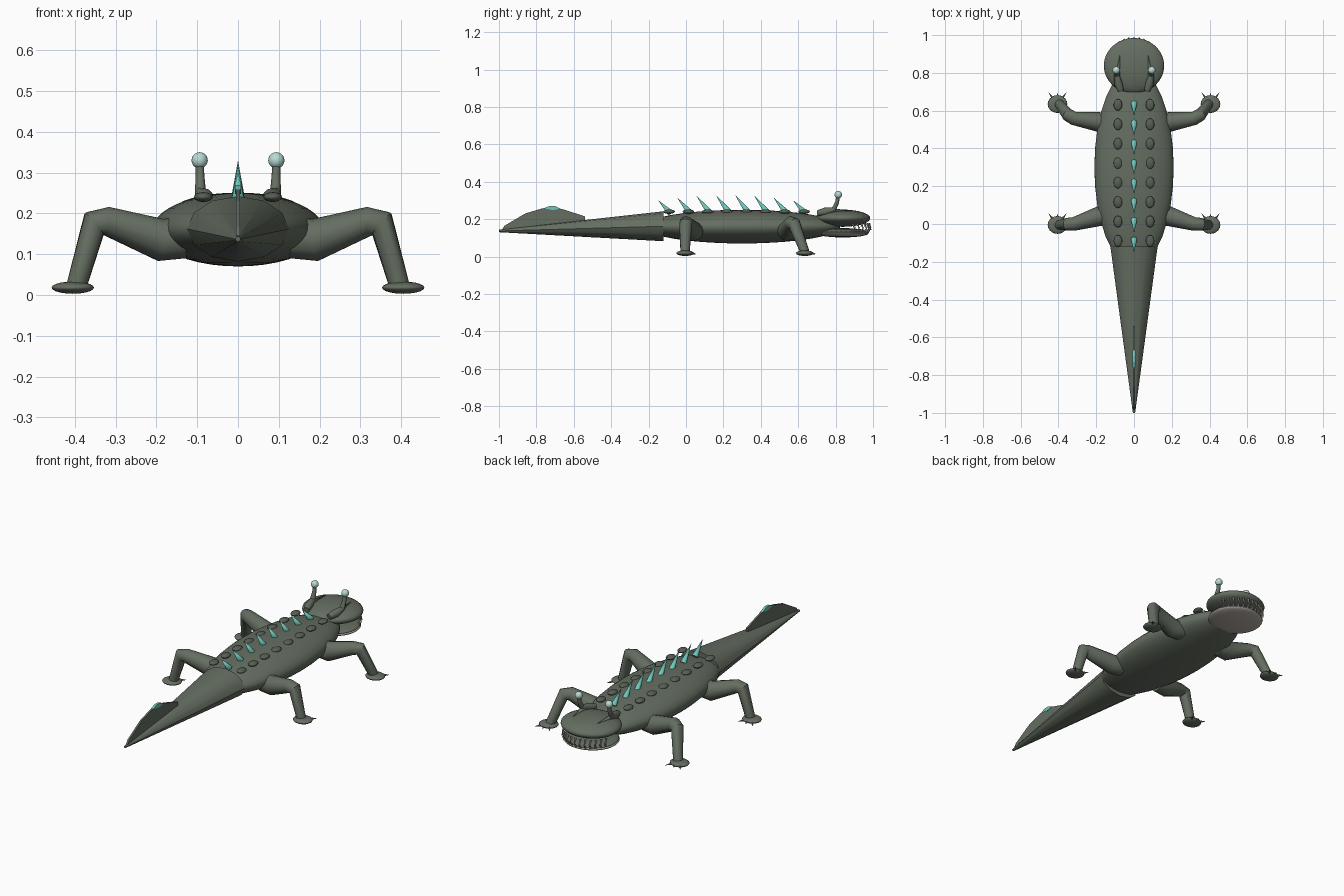
import bpy, bmesh, math
from mathutils import Vector

cube = bpy.data.objects.get("Cube")
if cube:
    bpy.data.objects.remove(cube, do_unlink=True)


def material(name, rgb):
    m = bpy.data.materials.new(name)
    m.use_nodes = True
    m.diffuse_color = (*rgb, 1)
    bsdf = m.node_tree.nodes["Principled BSDF"]
    bsdf.inputs["Base Color"].default_value = (*rgb, 1)
    bsdf.inputs["Roughness"].default_value = 0.7
    return m


SKIN = material("swamp_green", (0.13, 0.155, 0.12))
SCUTE = material("dark_green", (0.095, 0.115, 0.09))
TEAL = material("teal", (0.16, 0.58, 0.5))
EYE = material("pale_teal", (0.48, 0.71, 0.66))
PALE = material("pale_jaw", (0.45, 0.41, 0.37))
CLAW = material("claw_grey", (0.16, 0.17, 0.14))


def finish(ob, name, mat, angle=40):
    ob.name = name
    ob.data.materials.clear()
    ob.data.materials.append(mat)
    bpy.ops.object.select_all(action="DESELECT")
    ob.select_set(True)
    bpy.context.view_layer.objects.active = ob
    if angle:
        bpy.ops.object.shade_smooth_by_angle(angle=math.radians(angle))
    return ob


def ball(name, center, size, mat, segs=24, rings=14):
    bpy.ops.mesh.primitive_uv_sphere_add(segments=segs, ring_count=rings, location=center)
    ob = bpy.context.object
    ob.scale = size
    return finish(ob, name, mat)


def spike(name, base, tip, r, mat, sides=8):
    base, tip = Vector(base), Vector(tip)
    d = tip - base
    bpy.ops.mesh.primitive_cone_add(vertices=sides, radius1=r, radius2=0, depth=d.length,
                                    location=(base + tip) / 2,
                                    rotation=d.to_track_quat("Z", "Y").to_euler())
    return finish(bpy.context.object, name, mat, 50)


def tube(name, points, mat):
    """Tapered tube through (x, y, z, radius) points."""
    cu = bpy.data.curves.new(name, "CURVE")
    cu.dimensions = "3D"
    cu.bevel_depth = 1
    cu.bevel_resolution = 4
    cu.use_fill_caps = True
    sp = cu.splines.new("POLY")
    sp.points.add(len(points) - 1)
    for p, (x, y, z, r) in zip(sp.points, points):
        p.co = (x, y, z, 1)
        p.radius = r
    ob = bpy.data.objects.new(name, cu)
    bpy.context.collection.objects.link(ob)
    bpy.ops.object.select_all(action="DESELECT")
    ob.select_set(True)
    bpy.context.view_layer.objects.active = ob
    bpy.ops.object.convert(target="MESH")
    return finish(bpy.context.object, name, mat)


def plate(name, outline, half, mat):
    """Flat upright plate from a (y, z) outline, centred on x = 0."""
    bm = bmesh.new()
    face = bm.faces.new([bm.verts.new((-half, y, z)) for y, z in outline])
    out = bmesh.ops.extrude_face_region(bm, geom=[face])
    for v in out["geom"]:
        if isinstance(v, bmesh.types.BMVert):
            v.co.x = half
    bmesh.ops.recalc_face_normals(bm, faces=bm.faces)
    me = bpy.data.meshes.new(name)
    bm.to_mesh(me)
    bm.free()
    ob = bpy.data.objects.new(name, me)
    bpy.context.collection.objects.link(ob)
    return finish(ob, name, mat, 0)


# Body and head
ball("body", (0, 0.3, 0.16), (0.21, 0.525, 0.09), SKIN, 32, 20)
ball("upper_head", (0, 0.838, 0.205), (0.16, 0.147, 0.046), SKIN, 32, 16)
ball("lower_jaw", (0, 0.838, 0.132), (0.145, 0.135, 0.02), SKIN, 32, 12)
ball("jaw_underside", (0, 0.838, 0.124), (0.148, 0.138, 0.022), PALE, 32, 12)

# Tail: flattened cone drooping to a point
bm = bmesh.new()
bmesh.ops.create_cone(bm, cap_ends=True, segments=12, radius1=0.125, radius2=0.006, depth=1)
for v in bm.verts:
    t = v.co.z + 0.5
    v.co = Vector((v.co.x, -0.12 - 0.88 * t, 0.162 - 0.025 * t + v.co.y * (0.64 + 0.5 * t)))
bmesh.ops.recalc_face_normals(bm, faces=bm.faces)
tail_mesh = bpy.data.meshes.new("tail")
bm.to_mesh(tail_mesh)
bm.free()
tail = bpy.data.objects.new("tail", tail_mesh)
bpy.context.collection.objects.link(tail)
finish(tail, "tail", SKIN)

# Tail fin with a small coloured crest
plate("tail_fin", [(-0.99, 0.135), (-0.97, 0.165), (-0.86, 0.23), (-0.77, 0.257), (-0.71, 0.266),
                   (-0.65, 0.25), (-0.54, 0.215), (-0.54, 0.17)], 0.005, SKIN)
plate("fin_crest", [(-0.76, 0.258), (-0.71, 0.248), (-0.67, 0.256), (-0.7, 0.27), (-0.73, 0.27)],
      0.007, TEAL)

# Back spines and paired scutes
for i in range(8):
    y = -0.1 + 0.103 * i
    rise = 0.018 * math.sin(math.pi * (i + 0.5) / 8)
    spike("back_spine", (0, y + 0.02, 0.228 + rise / 2), (0, y - 0.05, 0.295 + 2 * rise),
          0.017, TEAL)
    for s in (-1, 1):
        ball("back_scute", (s * 0.085, y + 0.01, 0.24), (0.023, 0.031, 0.012), SCUTE, 16, 8)

# Teeth around the front of the mouth
for i in range(13):
    a = math.radians(-66 + 11 * i)
    x, y = 0.142 * math.sin(a), 0.838 + 0.146 * math.cos(a)
    spike("upper_tooth", (x, y - 0.006, 0.178), (x * 1.04, y + 0.008, 0.138), 0.007, PALE, 6)
    spike("lower_tooth", (x * 0.95, y - 0.012, 0.13), (x, y + 0.012, 0.162), 0.006, PALE, 6)

# Legs: hip, knee and foot placed per pair
leg_pairs = {"front": (0.54, 0.56, 0.635), "hind": (0.04, 0.0, -0.005)}
for s in (-1, 1):
    for label, (hip, knee, foot) in leg_pairs.items():
        tube(label + "_leg", [(s * 0.13, hip, 0.14, 0.05), (s * 0.19, hip, 0.135, 0.052),
                              (s * 0.32, knee, 0.18, 0.036),
                              (s * 0.352, knee + (foot - knee) * 0.25, 0.176, 0.034),
                              (s * 0.395, foot, 0.025, 0.025)], SKIN)
        ball(label + "_foot", (s * 0.405, foot, 0.018), (0.052, 0.047, 0.015), SKIN, 20, 10)
        for deg, reach in ((-38, 0.078), (0, 0.06), (38, 0.078)):
            dx, dy = math.sin(math.radians(deg)), math.cos(math.radians(deg))
            spike(label + "_claw", (s * 0.405 + 0.035 * dx, foot + 0.035 * dy, 0.018),
                  (s * 0.405 + reach * dx, foot + reach * dy, 0.013), 0.009, CLAW, 6)

    # Eye stalk, eyeball and brow spike
    tube("eye_stalk", [(s * 0.07, 0.705, 0.232, 0.016), (s * 0.083, 0.745, 0.24, 0.022),
                       (s * 0.092, 0.79, 0.252, 0.014), (s * 0.093, 0.808, 0.29, 0.011),
                       (s * 0.094, 0.813, 0.325, 0.01)], SKIN)
    ball("eyeball", (s * 0.094, 0.814, 0.33), (0.02, 0.02, 0.02), EYE, 16, 10)
    spike("brow_spike", (s * 0.088, 0.77, 0.244), (s * 0.075, 0.895, 0.246), 0.014, SKIN)
